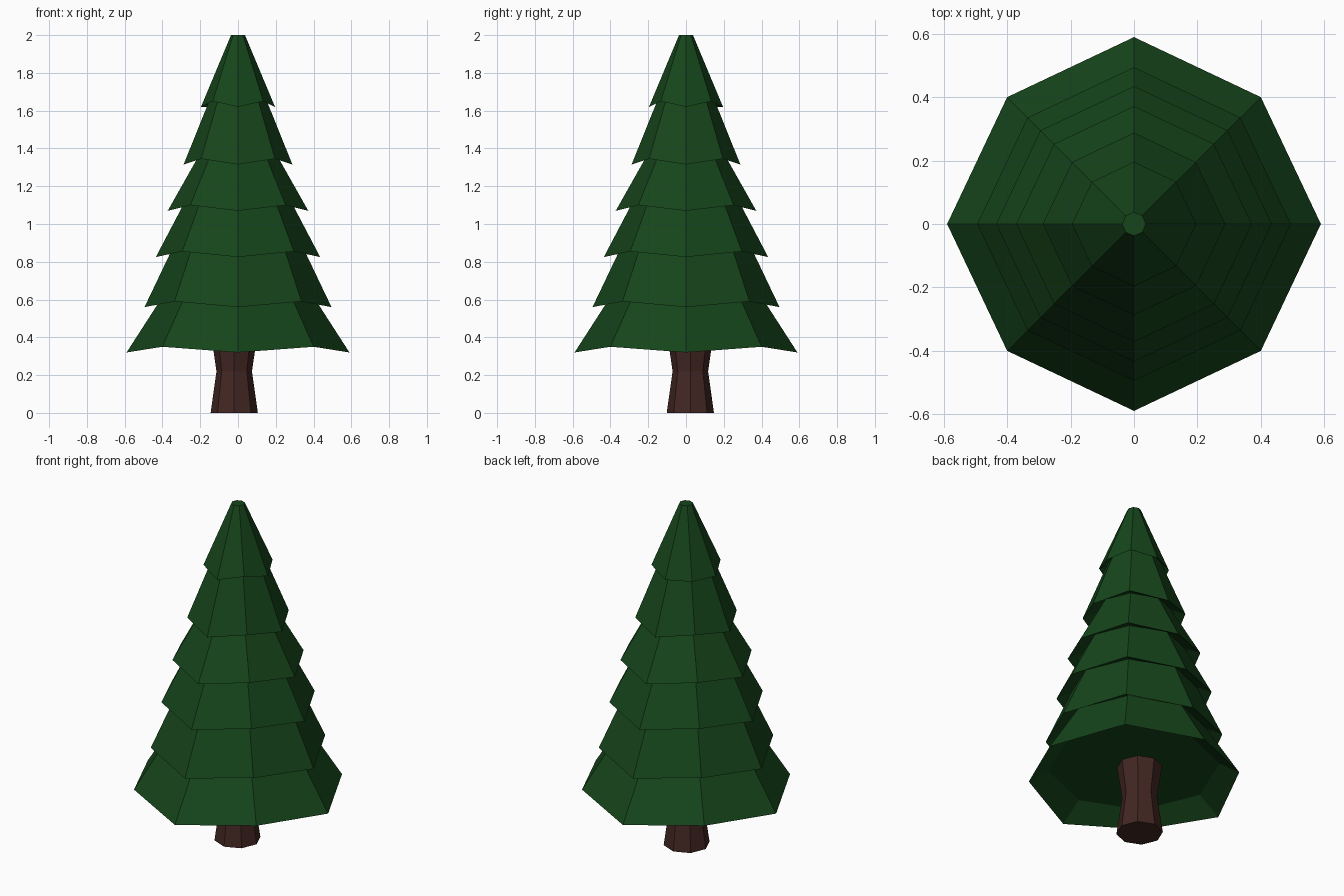
import bpy, bmesh
from math import cos, sin, pi

if "Cube" in bpy.data.objects:
    bpy.data.objects.remove(bpy.data.objects["Cube"])

SIDES = 8


def ring(bm, r, z, cx=0.0, cy=0.0, diag=1.0, lift=0.0):
    """Octagon ring; the diagonal corners may be pulled in and lifted."""
    verts = []
    for i in range(SIDES):
        a = 2 * pi * i / SIDES
        odd = i % 2
        rr = r * (diag if odd else 1.0)
        verts.append(bm.verts.new((cx + rr * cos(a), cy + rr * sin(a),
                                   z + (lift if odd else 0.0))))
    return verts


def skin(bm, rings):
    """Join consecutive rings with quads and cap both ends."""
    for lo, hi in zip(rings, rings[1:]):
        for i in range(SIDES):
            j = (i + 1) % SIDES
            bm.faces.new((lo[i], lo[j], hi[j], hi[i]))
    bm.faces.new(rings[0][::-1])
    bm.faces.new(rings[-1])


def finish(bm, name, color):
    bmesh.ops.recalc_face_normals(bm, faces=bm.faces)
    mesh = bpy.data.meshes.new(name)
    bm.to_mesh(mesh)
    bm.free()
    mat = bpy.data.materials.new(name + "_color")
    mat.diffuse_color = (*color, 1.0)
    mat.use_nodes = True
    mat.node_tree.nodes["Principled BSDF"].inputs["Base Color"].default_value = mat.diffuse_color
    mesh.materials.append(mat)
    obj = bpy.data.objects.new(name, mesh)
    bpy.context.collection.objects.link(obj)


# Foliage: one skin alternating between drooping rims and tucked-in necks
tiers = [  # rim radius, rim height, neck radius, neck height
    (0.59, 0.32, 0.39, 0.63),
    (0.495, 0.56, 0.34, 0.885),
    (0.435, 0.825, 0.275, 1.13),
    (0.372, 1.07, 0.20, 1.375),
    (0.288, 1.315, 0.145, 1.67),
    (0.196, 1.62, 0.037, 2.0),
]
bm = bmesh.new()
rings = [ring(bm, 0.46, 0.41)]
for rim_r, rim_z, neck_r, neck_z in tiers:
    rings.append(ring(bm, rim_r, rim_z, diag=0.96, lift=0.03))
    rings.append(ring(bm, neck_r, neck_z))
rings[-2][3].co.z = 1.62  # one back corner of the top tier hangs lower
skin(bm, rings)
finish(bm, "foliage", (0.008, 0.06, 0.011))

# Trunk: waisted octagon set slightly off centre
bm = bmesh.new()
profile = [(0.125, 0.0), (0.094, 0.22), (0.122, 0.412)]
skin(bm, [ring(bm, r, z, -0.02, 0.023) for r, z in profile])
finish(bm, "trunk", (0.055, 0.02, 0.016))
